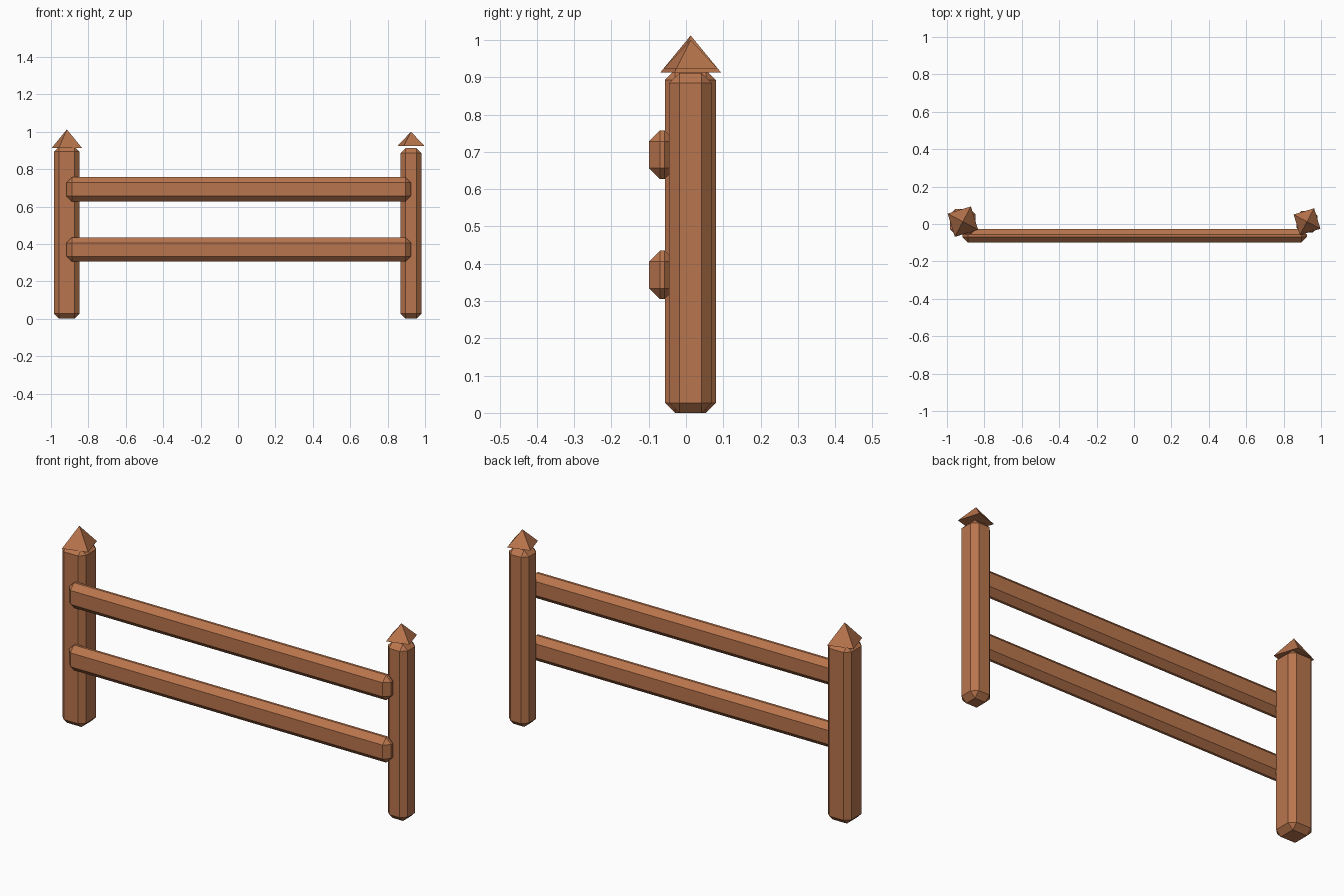
import bpy, bmesh, math

if "Cube" in bpy.data.objects:
    bpy.data.objects.remove(bpy.data.objects["Cube"])

wood = bpy.data.materials.new("brown wood")
wood.diffuse_color = (0.485, 0.178, 0.074, 1)
wood.use_nodes = True
wood.node_tree.nodes["Principled BSDF"].inputs["Base Color"].default_value = wood.diffuse_color


def finish(name, bm):
    bmesh.ops.recalc_face_normals(bm, faces=bm.faces)
    me = bpy.data.meshes.new(name)
    bm.to_mesh(me)
    bm.free()
    me.materials.append(wood)
    ob = bpy.data.objects.new(name, me)
    bpy.context.collection.objects.link(ob)
    return ob


def beam(name, lo, hi, bevel):
    """Box between two corners with every edge chamfered."""
    bm = bmesh.new()
    bmesh.ops.create_cube(bm, size=1)
    for v in bm.verts:
        v.co = [(a + b) / 2 + c * (b - a) for a, b, c in zip(lo, hi, v.co)]
    bmesh.ops.bevel(bm, geom=bm.edges[:], offset=bevel, segments=1,
                    affect='EDGES', profile=0.5)
    finish(name, bm)


def cap(name, x, y, z0, z1, radius, angle):
    """Four-sided pyramid, turned a little against the post."""
    bm = bmesh.new()
    base = [bm.verts.new((x + radius * math.cos(angle + i * math.pi / 2),
                          y + radius * math.sin(angle + i * math.pi / 2), z0))
            for i in range(4)]
    tip = bm.verts.new((x, y, z1))
    bm.faces.new(base)
    for i in range(4):
        bm.faces.new((base[i], base[(i + 1) % 4], tip))
    finish(name, bm)


# posts: left is thicker than right
for side, x, half, top in (("left", -0.915, 0.068, 0.92),
                           ("right", 0.925, 0.057, 0.912)):
    beam(side + "_post", (x - half, 0.012 - half, 0),
         (x + half, 0.012 + half, top), 0.027)

# pointed caps
cap("left_cap", -0.915, 0.0125, 0.913, 1.012, 0.092, math.radians(62))
cap("right_cap", 0.925, 0.0125, 0.924, 1.0, 0.081, math.radians(62))

# rails on the front of the posts
for name, z in (("lower_rail", 0.37), ("upper_rail", 0.692)):
    beam(name, (-0.917, -0.099, z - 0.065), (0.924, -0.028, z + 0.065), 0.029)
